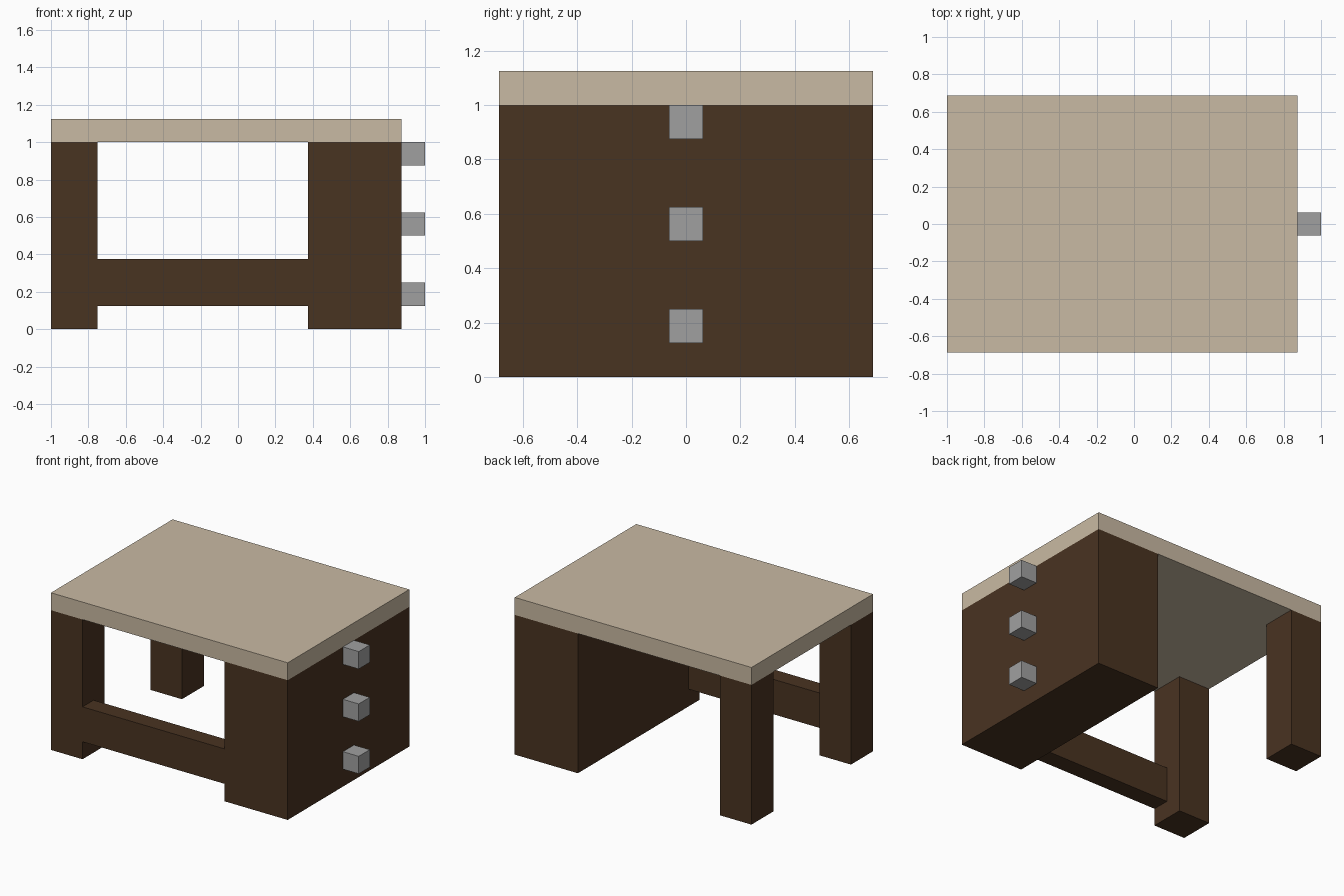
import bpy
import bmesh

if "Cube" in bpy.data.objects:
    bpy.data.objects.remove(bpy.data.objects["Cube"])


def material(name, rgb):
    """Flat material from 0-255 sRGB values."""
    def lin(c):
        c /= 255
        return c / 12.92 if c <= 0.04045 else ((c + 0.055) / 1.055) ** 2.4
    m = bpy.data.materials.new(name)
    m.diffuse_color = (*[lin(c) for c in rgb], 1)
    m.use_nodes = True
    m.node_tree.nodes["Principled BSDF"].inputs["Base Color"].default_value = m.diffuse_color
    return m


def box(name, x, y, z, mat):
    """Box from (min, max) ranges, with its origin at its centre."""
    ranges = (x, y, z)
    bm = bmesh.new()
    bmesh.ops.create_cube(bm, size=1)
    bmesh.ops.scale(bm, vec=[b - a for a, b in ranges], verts=bm.verts)
    me = bpy.data.meshes.new(name)
    bm.to_mesh(me)
    bm.free()
    me.materials.append(mat)
    ob = bpy.data.objects.new(name, me)
    ob.location = [(a + b) / 2 for a, b in ranges]
    bpy.context.collection.objects.link(ob)
    return ob


dark_wood = material("dark wood", (73, 51, 33))
pale_wood = material("pale wood", (201, 186, 163))
grey_metal = material("grey metal", (160, 160, 160))

LEFT, RIGHT = -1.0, 0.875   # desktop ends
HALF = 0.6875               # half depth
LEG = 0.25                  # leg thickness

# Desktop and drawer cabinet
box("desktop", (LEFT, RIGHT), (-HALF, HALF), (1, 1.125), pale_wood)
box("drawer_cabinet", (0.375, RIGHT), (-HALF, HALF), (0, 1), dark_wood)

# Two legs at the left corners
box("front_leg", (LEFT, LEFT + LEG), (-HALF, -HALF + LEG), (0, 1), dark_wood)
box("back_leg", (LEFT, LEFT + LEG), (HALF - LEG, HALF), (0, 1), dark_wood)

# Rail joining the front leg to the cabinet
box("front_rail", (LEFT + LEG, 0.375), (-HALF, -HALF + 0.125),
    (0.125, 0.375), dark_wood)

# Three drawer knobs
for i, level in enumerate(("lower", "middle", "upper")):
    z = 0.125 + 0.375 * i
    box(level + "_knob", (RIGHT, 1), (-0.0625, 0.0625), (z, z + 0.125), grey_metal)
